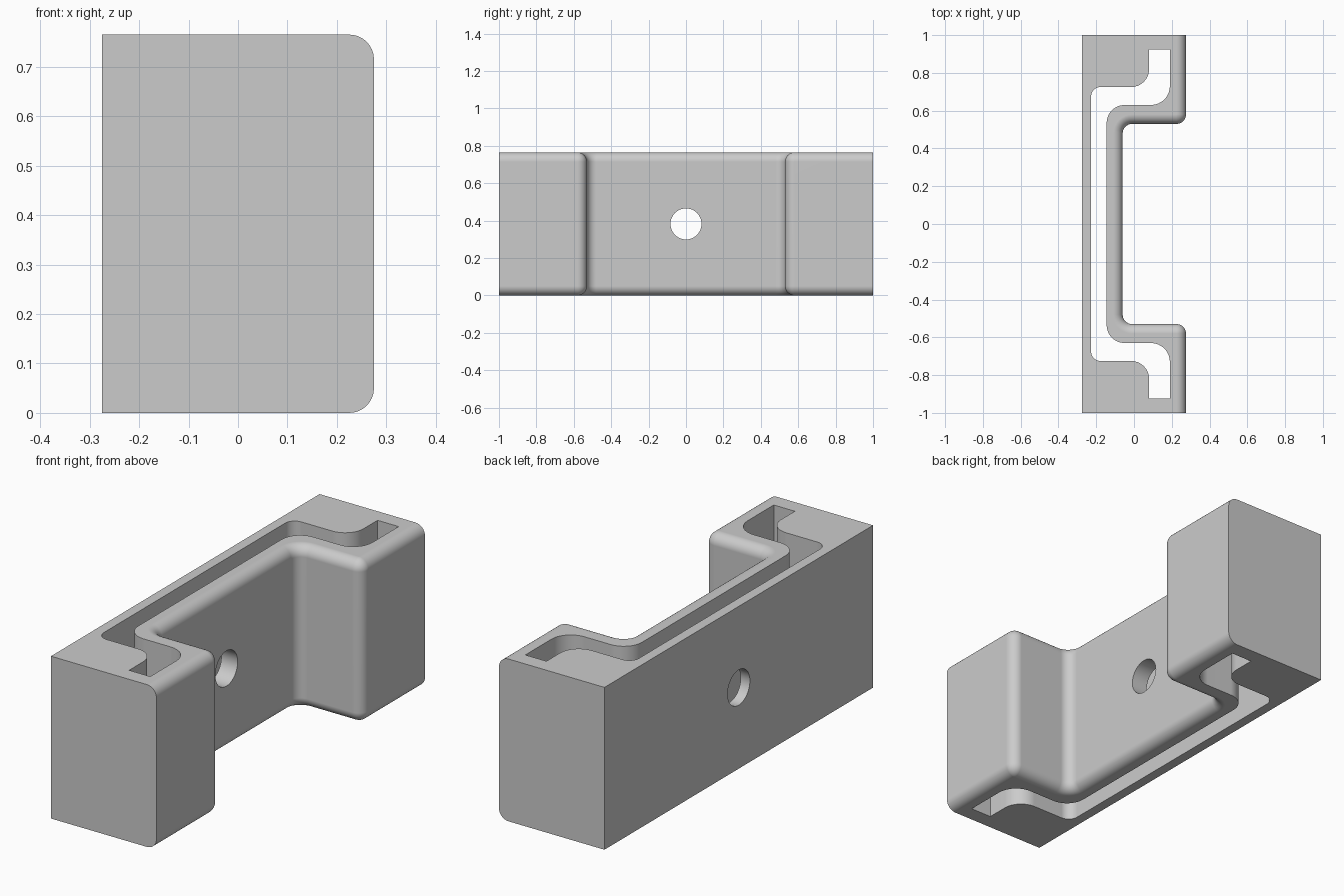
import bpy, bmesh, math
from mathutils import Vector

cube = bpy.data.objects.get("Cube")
if cube:
    bpy.data.objects.remove(cube, do_unlink=True)

BACK, FRONT, FLOOR = -0.275, 0.275, -0.06   # x of back, outer face, recess floor
HEIGHT, RECESS, FILLET = 0.765, 0.53, 0.05

grey = bpy.data.materials.new("light grey")
grey.use_nodes = True
colour = (0.6, 0.6, 0.6, 1)
grey.diffuse_color = colour
grey.node_tree.nodes["Principled BSDF"].inputs["Base Color"].default_value = colour


def rounded(corners, steps=8):
    """Outline from (x, y, radius) corners, rounding those with a radius."""
    out = []
    for i, (x, y, r) in enumerate(corners):
        p = Vector((x, y))
        if not r:
            out.append(p)
            continue
        a = (Vector(corners[i - 1][:2]) - p).normalized()
        b = (Vector(corners[(i + 1) % len(corners)][:2]) - p).normalized()
        centre = p + (a + b) * r
        for s in range(steps + 1):
            t = s / steps * math.pi / 2
            out.append(centre - b * r * math.cos(t) - a * r * math.sin(t))
    return out


def mirrored(half):
    """Complete an outline given for +y, ordered from the front face round."""
    return half + [(x, -y, r) for x, y, r in reversed(half)]


def loft(name, layers):
    """Solid through stacked (z, outline) layers."""
    bm = bmesh.new()
    rings = [[bm.verts.new((p.x, p.y, z)) for p in pts] for z, pts in layers]
    n = len(rings[0])
    for low, high in zip(rings, rings[1:]):
        for i in range(n):
            j = (i + 1) % n
            bm.faces.new((low[i], low[j], high[j], high[i]))
    bm.faces.new(rings[0])
    bm.faces.new(rings[-1])
    bmesh.ops.recalc_face_normals(bm, faces=bm.faces)
    mesh = bpy.data.meshes.new(name)
    bm.to_mesh(mesh)
    bm.free()
    mesh.materials.append(grey)
    obj = bpy.data.objects.new(name, mesh)
    bpy.context.collection.objects.link(obj)
    return obj


def body_outline(d):
    """Outer outline with the front and recess faces drawn in by d."""
    return rounded(mirrored([
        (FLOOR - d, RECESS + d, FILLET + d),
        (FRONT - d, RECESS + d, max(FILLET - d, 0.001)),
        (FRONT - d, 1, 0),
        (BACK, 1, 0)]))


# Bracket body, front edges filleted at top and bottom
edge = []
for s in range(9):
    t = s / 8 * math.pi / 2
    edge.append((FILLET * (1 - math.cos(t)), FILLET * (1 - math.sin(t))))
layers = [(z, body_outline(d)) for z, d in edge]
layers += [(HEIGHT - z, body_outline(d)) for z, d in reversed(edge)]
body = loft("bracket_body", layers)

# Winding slot through the full height
slot_outline = rounded(mirrored([
    (-0.145, 0.63, 0.095),
    (0.19, 0.63, 0.1),
    (0.19, 0.925, 0),
    (0.08, 0.925, 0),
    (0.08, 0.725, 0.095),
    (-0.227, 0.725, 0.05)]))
slot = loft("slot_cutter", [(-0.1, slot_outline), (HEIGHT + 0.1, slot_outline)])

# Round screw hole through both walls
circle = [Vector((0.083 * math.cos(k * math.tau / 48), 0.083 * math.sin(k * math.tau / 48)))
          for k in range(48)]
hole = loft("hole_cutter", [(-0.5, circle), (0.5, circle)])
hole.rotation_euler = (0, math.pi / 2, 0)
hole.location = (0, 0, HEIGHT / 2)

bpy.context.view_layer.objects.active = body
body.select_set(True)
for cutter in (slot, hole):
    mod = body.modifiers.new(cutter.name, 'BOOLEAN')
    mod.operation, mod.solver, mod.object = 'DIFFERENCE', 'EXACT', cutter
    bpy.ops.object.modifier_apply(modifier=mod.name)
    bpy.data.objects.remove(cutter, do_unlink=True)

bpy.ops.object.shade_smooth_by_angle(angle=math.radians(30))
normals = body.modifiers.new("clean_shading", 'WEIGHTED_NORMAL')
normals.keep_sharp = True
